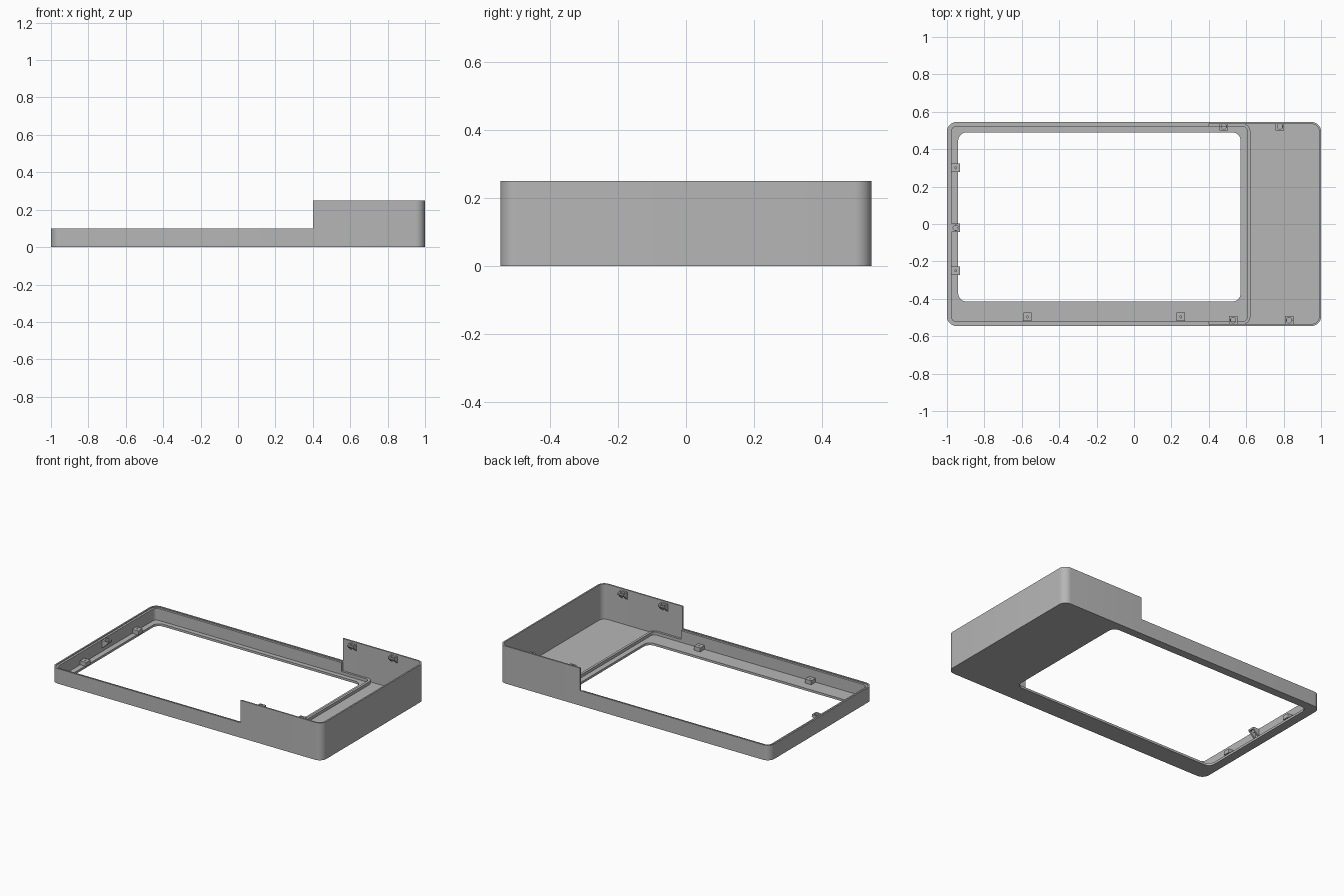
import bpy, bmesh, math
from mathutils import Vector

if "Cube" in bpy.data.objects:
    bpy.data.objects.remove(bpy.data.objects["Cube"])

grey = bpy.data.materials.new("plain grey")
grey.use_nodes = True
grey.diffuse_color = (0.47, 0.47, 0.47, 1)
grey.node_tree.nodes["Principled BSDF"].inputs["Base Color"].default_value = grey.diffuse_color

STEPS = 8
W, D = 1.0, 0.545            # half width and half depth
LOW, TALL, FLOOR = 0.1, 0.25, 0.015
STEP_X, RIDGE_X = 0.4, 0.63


def finish(name, bm):
    bmesh.ops.recalc_face_normals(bm, faces=bm.faces)
    mesh = bpy.data.meshes.new(name)
    bm.to_mesh(mesh)
    bm.free()
    mesh.materials.append(grey)
    obj = bpy.data.objects.new(name, mesh)
    bpy.context.collection.objects.link(obj)
    bpy.ops.object.select_all(action='DESELECT')
    obj.select_set(True)
    bpy.context.view_layer.objects.active = obj
    bpy.ops.object.shade_smooth_by_angle(angle=math.radians(30))
    return obj


def rounded(x0, x1, y0, y1, r):
    """Rounded rectangle; the right half comes first, then the left half."""
    corners = [(x1 - r, y0 + r, -90), (x1 - r, y1 - r, 0),
               (x0 + r, y1 - r, 90), (x0 + r, y0 + r, 180)]
    pts = []
    for cx, cy, start in corners:
        for i in range(STEPS + 1):
            a = math.radians(start + 90 * i / STEPS)
            pts.append((cx + r * math.cos(a), cy + r * math.sin(a)))
    return pts


def inset(x0, x1, d, r=0.05):
    return rounded(x0 + d, x1 - d, -D + d, D - d, r - d)


def half(pts, right, x):
    """One half of a rounded rectangle, ending straight at x."""
    n = len(pts) // 2
    part = pts[:n] if right else pts[n:]
    return [(x, part[0][1])] + part + [(x, part[-1][1])]


def wall(name, outer, inner, z0, z1, closed=True):
    """Solid band between two matching outlines."""
    bm = bmesh.new()
    rows = [[bm.verts.new((x, y, z)) for x, y in pts]
            for pts, z in ((outer, z0), (outer, z1), (inner, z1), (inner, z0))]
    n = len(outer)
    for i in range(n if closed else n - 1):
        j = (i + 1) % n
        for k in range(4):
            a, b = rows[k], rows[(k + 1) % 4]
            bm.faces.new((a[i], a[j], b[j], b[i]))
    if not closed:
        for i in (0, n - 1):
            bm.faces.new([row[i] for row in rows])
    return finish(name, bm)


def tab(name, x, y, z0, z1, hole):
    """Square tab with a round hole."""
    s = 0.0225
    wall(name, rounded(x - s, x + s, y - s, y + s, 0.001),
         rounded(x - hole, x + hole, y - hole, y + hole, hole), z0, z1)


def rib(name, root, out, z):
    """Triangular rib under a tab, from the wall outwards."""
    side = Vector((-out.y, out.x, 0)) * 0.005
    bm = bmesh.new()
    ends = []
    for s in (-1, 1):
        ends.append([bm.verts.new(p + side * s) for p in (
            root + Vector((0, 0, z)), root + out * 0.045 + Vector((0, 0, z)),
            root + Vector((0, 0, z - 0.04)))])
    for tri in ends:
        bm.faces.new(tri)
    for i in range(3):
        j = (i + 1) % 3
        bm.faces.new((ends[0][i], ends[0][j], ends[1][j], ends[1][i]))
    finish(name, bm)


def bracket(name, x, y, out, z):
    """Screw tab carried by two ribs."""
    tab(name, x, y, z - 0.012, z, 0.014)
    out = Vector(out)
    along = Vector((-out.y, out.x, 0))
    for side in (-1, 1):
        root = Vector((x, y, 0)) - out * 0.0225 + along * 0.0175 * side
        rib(name + "_rib", root, out, z - 0.012)


# Floor plate with the window opening
outer = inset(-W, W, 0)
thin = inset(-W, W, 0.01)
wall("floor_plate", outer, rounded(-0.94, 0.57, -0.415, 0.49, 0.045), 0, FLOOR)

# Outer walls: low on the right, tall on the left
wall("low_wall", half(outer, False, STEP_X), half(thin, False, STEP_X), FLOOR, LOW, False)
wall("tall_wall", half(outer, True, STEP_X), half(thin, True, STEP_X), FLOOR, TALL, False)

# Inner frame: low ridge all round, raised lining behind the low wall
frame_out = inset(-W, RIDGE_X, 0.008)
frame_in = inset(-W, RIDGE_X, 0.024)
wall("frame_ridge", frame_out, frame_in, FLOOR, 0.035)
wall("wall_lining", half(frame_out, False, STEP_X), half(frame_in, False, STEP_X),
     FLOOR, 0.094, False)

# Small tabs near the floor
for x, y in ((-0.953, 0.3), (-0.953, -0.25), (-0.57, -0.497), (0.25, -0.497)):
    tab("floor_tab", x, y, FLOOR, 0.042, 0.005)

# Screw brackets near the rim
bracket("side_bracket", -0.953, -0.02, (1, 0, 0), 0.09)
for x in (0.48, 0.78):
    bracket("back_bracket", x, D - 0.0235, (0, -1, 0), 0.238)
for x in (0.53, 0.83):
    bracket("front_bracket", x, -D + 0.0305, (0, 1, 0), 0.238)
